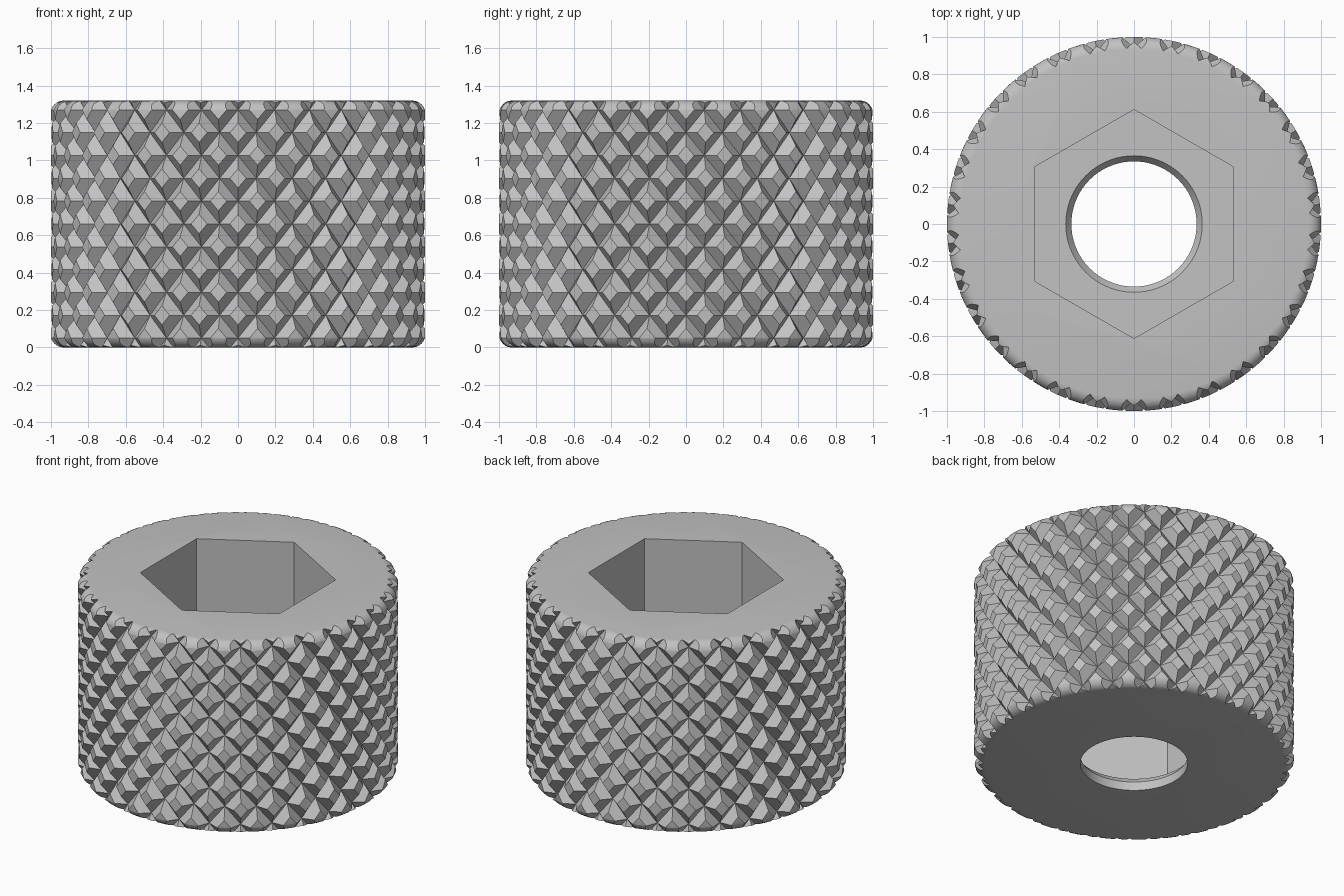
import bpy, bmesh, math

if "Cube" in bpy.data.objects:
    bpy.data.objects.remove(bpy.data.objects["Cube"])

HEIGHT = 1.32
STARTS = 30            # grooves in each direction
PITCH_Z = 0.244        # height of one diamond
DEPTH = 0.06           # groove depth
FLAT = 0.42            # flat share of each diamond
FILLET = 0.07


def polar(r, a, z):
    return (r * math.cos(a), r * math.sin(a), z)


def finish(name, bm):
    bmesh.ops.recalc_face_normals(bm, faces=bm.faces)
    mesh = bpy.data.meshes.new(name)
    bm.to_mesh(mesh)
    bm.free()
    obj = bpy.data.objects.new(name, mesh)
    bpy.context.collection.objects.link(obj)
    return obj


def lathe(name, profile, sides, turn=0.0):
    """Closed solid turned from (radius, height) points, capped at both ends."""
    bm = bmesh.new()
    rings = [[bm.verts.new(polar(r, turn + math.tau * i / sides, z)) for i in range(sides)]
             for r, z in profile]
    for low, high in zip(rings, rings[1:]):
        for i in range(sides):
            j = (i + 1) % sides
            bm.faces.new((low[i], low[j], high[j], high[i]))
    bm.faces.new(rings[0][::-1])
    bm.faces.new(rings[-1])
    return finish(name, bm)


def knurled_solid(name):
    """Lattice of flat-topped diamonds, taller than the finished part."""
    bm = bmesh.new()
    cols, half_z, half_a = STARTS * 2, PITCH_Z / 2, math.pi / STARTS
    corners = {}

    def corner(c, k):
        key = (c % cols, k)
        if key not in corners:
            a = -math.pi / 2 + c * half_a
            corners[key] = bm.verts.new(polar(1 - DEPTH, a, HEIGHT / 2 + k * half_z))
        return corners[key]

    steps = ((1, 0), (0, 1), (-1, 0), (0, -1))
    for k in range(-7, 8):
        for c in range(cols):
            if (c + k) % 2:
                continue
            outer = [corner(c + dc, k + dk) for dc, dk in steps]
            inner = [bm.verts.new(polar(1, -math.pi / 2 + (c + FLAT * dc) * half_a,
                                        HEIGHT / 2 + (k + FLAT * dk) * half_z))
                     for dc, dk in steps]
            bm.faces.new(inner)
            for i in range(4):
                j = (i + 1) % 4
                bm.faces.new((outer[i], outer[j], inner[j], inner[i]))
    # close both open ends with a fan
    rim = [e for e in bm.edges if e.is_boundary]
    for sign in (-1, 1):
        apex = bm.verts.new((0, 0, HEIGHT / 2 + sign * 8 * half_z))
        for e in rim:
            if (e.verts[0].co.z - HEIGHT / 2) * sign > 0:
                bm.faces.new((e.verts[0], e.verts[1], apex))
    return finish(name, bm)


def boolean(obj, tool, operation):
    mod = obj.modifiers.new(operation.lower(), 'BOOLEAN')
    mod.operation, mod.solver, mod.object = operation, 'EXACT', tool
    bpy.context.view_layer.objects.active = obj
    bpy.ops.object.modifier_apply(modifier=mod.name)
    bpy.data.objects.remove(tool, do_unlink=True)


# Knurled body
body = knurled_solid("knurled_nut")

# Rounded rims at top and bottom
arc = [(1.002 - FILLET + FILLET * math.sin(t), FILLET - FILLET * math.cos(t))
       for t in (math.pi / 2 * i / 6 for i in range(7))]
barrel = lathe("rim_cutter", arc + [(r, HEIGHT - z) for r, z in reversed(arc)], 120)
boolean(body, barrel, 'INTERSECT')

# Deep hexagonal socket
socket = lathe("socket_cutter", [(0.612, 0.10), (0.612, HEIGHT + 0.2)], 6, math.pi / 6)
boolean(body, socket, 'DIFFERENCE')

# Through hole with a chamfer on the socket floor
hole = lathe("hole_cutter", [(0.335, -0.1), (0.335, 0.06), (0.365, 0.10), (0.365, 0.2)], 72)
boolean(body, hole, 'DIFFERENCE')

# Steel grey
grey = bpy.data.materials.new("steel_grey")
grey.diffuse_color = (0.54, 0.54, 0.54, 1)
grey.use_nodes = True
grey.node_tree.nodes["Principled BSDF"].inputs["Base Color"].default_value = grey.diffuse_color
body.data.materials.clear()
body.data.materials.append(grey)
for p in body.data.polygons:
    p.material_index = 0

bpy.ops.object.select_all(action='DESELECT')
body.select_set(True)
bpy.context.view_layer.objects.active = body
bpy.ops.object.shade_smooth_by_angle(angle=math.radians(20))
